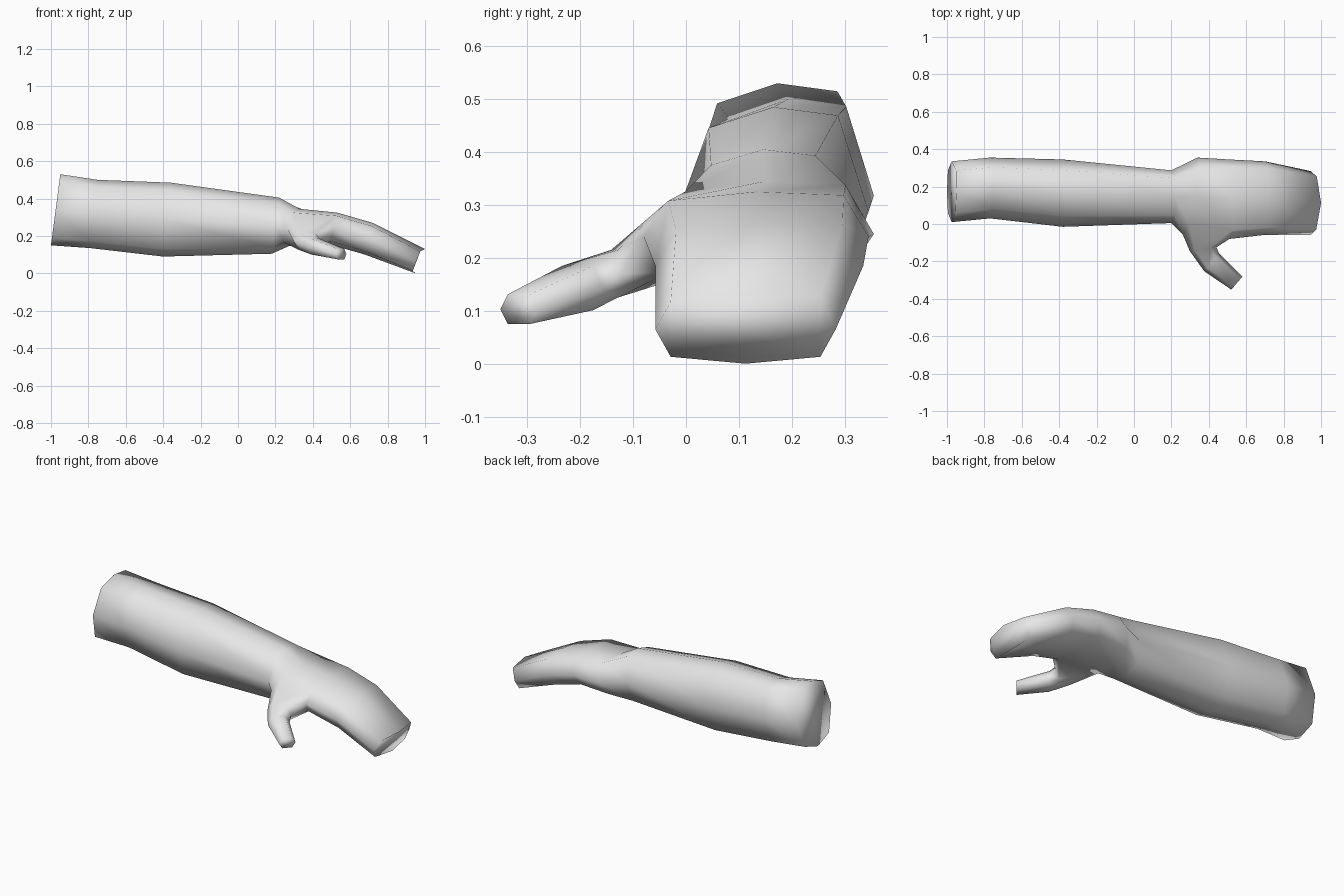
import bpy
import bmesh
from mathutils import Vector

cube = bpy.data.objects.get("Cube")
if cube:
    bpy.data.objects.remove(cube)

# One skin material
skin = bpy.data.materials.new("light_grey")
skin.use_nodes = True
grey = (0.8, 0.8, 0.8, 1)
skin.diffuse_color = grey
skin.node_tree.nodes["Principled BSDF"].inputs["Base Color"].default_value = grey

bm = bmesh.new()


def arm_ring(x, y0, y1, z0, z1, corner, tilt, yaw=0, bow=0):
    """Eight-sided section; tilt, yaw and bow lean it along x."""
    profile = [(1, 0), (corner, 0.92), (0, 1), (-corner, 0.8),
               (-1, 0), (-corner, -0.8), (0, -1), (corner, -0.8)]
    return [bm.verts.new((x + tilt * v + yaw * u - bow * u * u,
                          (y0 + y1) / 2 + u * (y1 - y0) / 2,
                          (z0 + z1) / 2 + v * (z1 - z0) / 2))
            for u, v in profile]


def thumb_ring(centre, across, width, height):
    """Six-sided section, listed from the wrist side to the finger side."""
    side = Vector(across).normalized() * width
    profile = [(-0.6, 1), (-1, 0), (-0.6, -1), (0.6, -1), (1, 0), (0.6, 1)]
    return [bm.verts.new(Vector(centre) + side * u + Vector((0, 0, height * v)))
            for u, v in profile]


def bridge(a, b, skip=()):
    n = len(a)
    for i in range(n):
        if i not in skip:
            j = (i + 1) % n
            bm.faces.new((a[i], a[j], b[j], b[i]))


# Forearm, wrist and mitten hand
sections = [
    (-0.975, 0.01, 0.335, 0.15, 0.53, 0.70, 0.025),
    (-0.77, 0.03, 0.355, 0.135, 0.50, 0.68, 0.02),
    (-0.38, -0.015, 0.345, 0.09, 0.485, 0.68, 0.02),
    (0.20, 0.005, 0.287, 0.105, 0.405, 0.70, 0.02),
    (0.30, -0.055, 0.355, 0.145, 0.345, 0.74, 0.03, 0.04),
    (0.51, -0.08, 0.345, 0.155, 0.325, 0.78, 0.02),
    (0.70, -0.058, 0.335, 0.10, 0.27, 0.80, 0.02),
    (0.975, -0.058, 0.283, 0.0, 0.13, 0.83, 0.025, 0, 0.03),
]
rings = [arm_ring(*s) for s in sections]
wrist, palm = rings[4], rings[5]
for a, b in zip(rings, rings[1:]):
    # Leave a hole in the side of the palm for the thumb
    bridge(a, b, skip=(3, 4) if a is wrist else ())
bm.faces.new(rings[0])
bm.faces.new(rings[-1])

# Thumb grown from the hole
thumb = [
    [wrist[3], wrist[4], wrist[5], palm[5], palm[4], palm[3]],
    thumb_ring((0.37, -0.135, 0.17), (1, 0.15, 0), 0.072, 0.045),
    thumb_ring((0.415, -0.205, 0.143), (0.62, 0.78, 0), 0.062, 0.042),
    thumb_ring((0.55, -0.316, 0.103), (0.65, 0.76, 0), 0.046, 0.028),
]
for a, b in zip(thumb, thumb[1:]):
    bridge(a, b)
bm.faces.new(thumb[-1])

bmesh.ops.recalc_face_normals(bm, faces=bm.faces[:])
for face in bm.faces:
    face.smooth = True

mesh = bpy.data.meshes.new("arm_with_hand")
bm.to_mesh(mesh)
bm.free()
mesh.materials.append(skin)
arm = bpy.data.objects.new("arm_with_hand", mesh)
bpy.context.collection.objects.link(arm)
